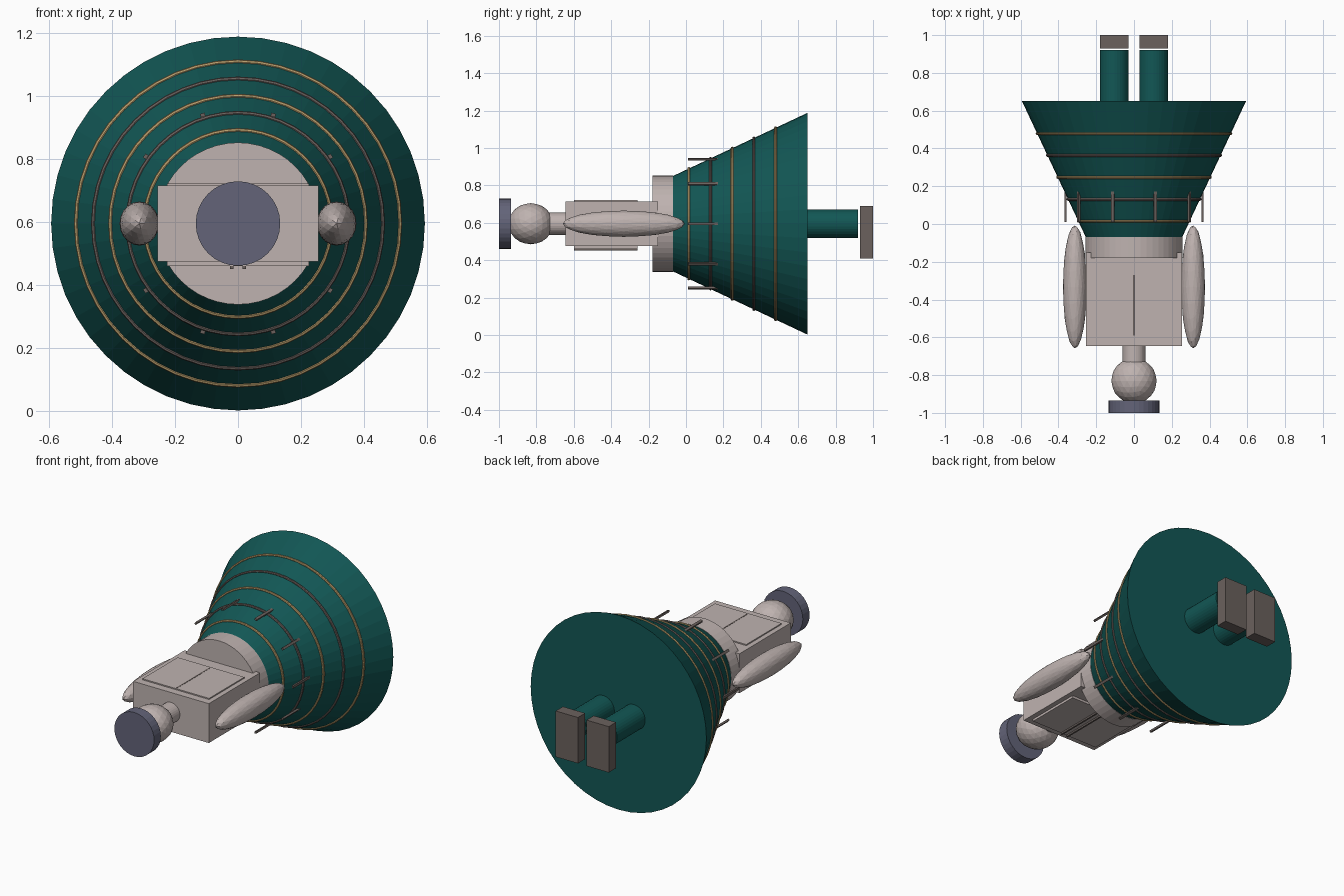
import bpy
from math import pi, cos, sin, radians

cube = bpy.data.objects.get("Cube")
if cube:
    bpy.data.objects.remove(cube, do_unlink=True)

MID = 0.595  # height of the long axis, which runs along y


def material(name, rgb):
    mat = bpy.data.materials.new(name)
    mat.use_nodes = True
    mat.diffuse_color = (*rgb, 1)
    mat.node_tree.nodes["Principled BSDF"].inputs["Base Color"].default_value = (*rgb, 1)
    return mat


teal = material("deep teal", (0.006, 0.095, 0.09))
pale = material("pale grey", (0.52, 0.45, 0.435))
indigo = material("slate indigo", (0.125, 0.127, 0.19))
brown = material("brown grey", (0.145, 0.12, 0.11))
gold = material("dull gold", (0.48, 0.34, 0.15))


def finish(name, mat):
    ob = bpy.context.object
    ob.name = name
    ob.data.materials.append(mat)
    return ob


def tube(name, mat, y0, y1, r0, r1=None, x=0, sides=32):
    """Round part along y, with radius r0 at y0 and r1 at y1."""
    bpy.ops.mesh.primitive_cone_add(
        vertices=sides, radius1=r0, radius2=r0 if r1 is None else r1, depth=y1 - y0,
        location=(x, (y0 + y1) / 2, MID), rotation=(-pi / 2, 0, 0))
    return finish(name, mat)


def box(name, mat, center, size, turn=0):
    bpy.ops.mesh.primitive_cube_add(size=1, location=center, rotation=(0, turn, 0))
    ob = finish(name, mat)
    ob.scale = size
    return ob


def ball(name, mat, center, radii):
    bpy.ops.mesh.primitive_ico_sphere_add(
        subdivisions=3, radius=1, location=center, rotation=(pi / 2, 0, 0))
    ob = finish(name, mat)
    ob.scale = (radii[0], radii[2], radii[1])
    return ob


# Head, cap and neck
tube("cap", indigo, -1.0, -0.935, 0.134)
ball("head", pale, (0, -0.83, MID), (0.12, 0.12, 0.11))
tube("neck", pale, -0.76, -0.62, 0.06)

# Torso with chest and back panels
box("torso", pale, (0, -0.398, MID), (0.51, 0.495, 0.24))
box("chest_panel", pale, (0, -0.43, MID + 0.123), (0.45, 0.34, 0.008))
box("chest_seam", brown, (0, -0.43, MID + 0.125), (0.008, 0.32, 0.006))
box("back_panel", pale, (0, -0.43, MID - 0.126), (0.45, 0.34, 0.016))
for side, x in (("left", 0.02), ("right", -0.02)):
    box(side + "_back_rail", brown, (x, -0.43, MID - 0.138), (0.01, 0.34, 0.012))
tube("waist", pale, -0.18, -0.07, 0.257, sides=48)

# Flared skirt with alternating hoops
Y0, Y1, R0, R1 = -0.07, 0.65, 0.255, 0.593
tube("skirt", teal, Y0, Y1, R0, R1, sides=48)
for i in range(5):
    y = 0.015 + 0.116 * i
    r = R0 + (R1 - R0) * (y - Y0) / (Y1 - Y0)
    bpy.ops.mesh.primitive_torus_add(
        major_segments=48, minor_segments=8, major_radius=r, minor_radius=0.008,
        location=(0, y, MID), rotation=(pi / 2, 0, 0))
    finish(f"hoop_{i + 1}", brown if i % 2 else gold)

# Rods standing around the upper skirt
for i in range(10):
    a = radians(36 * i)
    box(f"skirt_rod_{i + 1}", brown,
        (0.362 * cos(a), 0.1, MID + 0.362 * sin(a)), (0.011, 0.18, 0.015), -a)

# Arms, legs and feet
for side, s in (("left", 1), ("right", -1)):
    ball(side + "_arm", pale, (0.313 * s, -0.333, MID), (0.063, 0.325, 0.07))
    tube(side + "_leg", teal, 0.6, 0.92, 0.076, x=0.104 * s)
    box(side + "_foot", brown, (0.104 * s, 0.965, MID - 0.045), (0.15, 0.07, 0.28))
